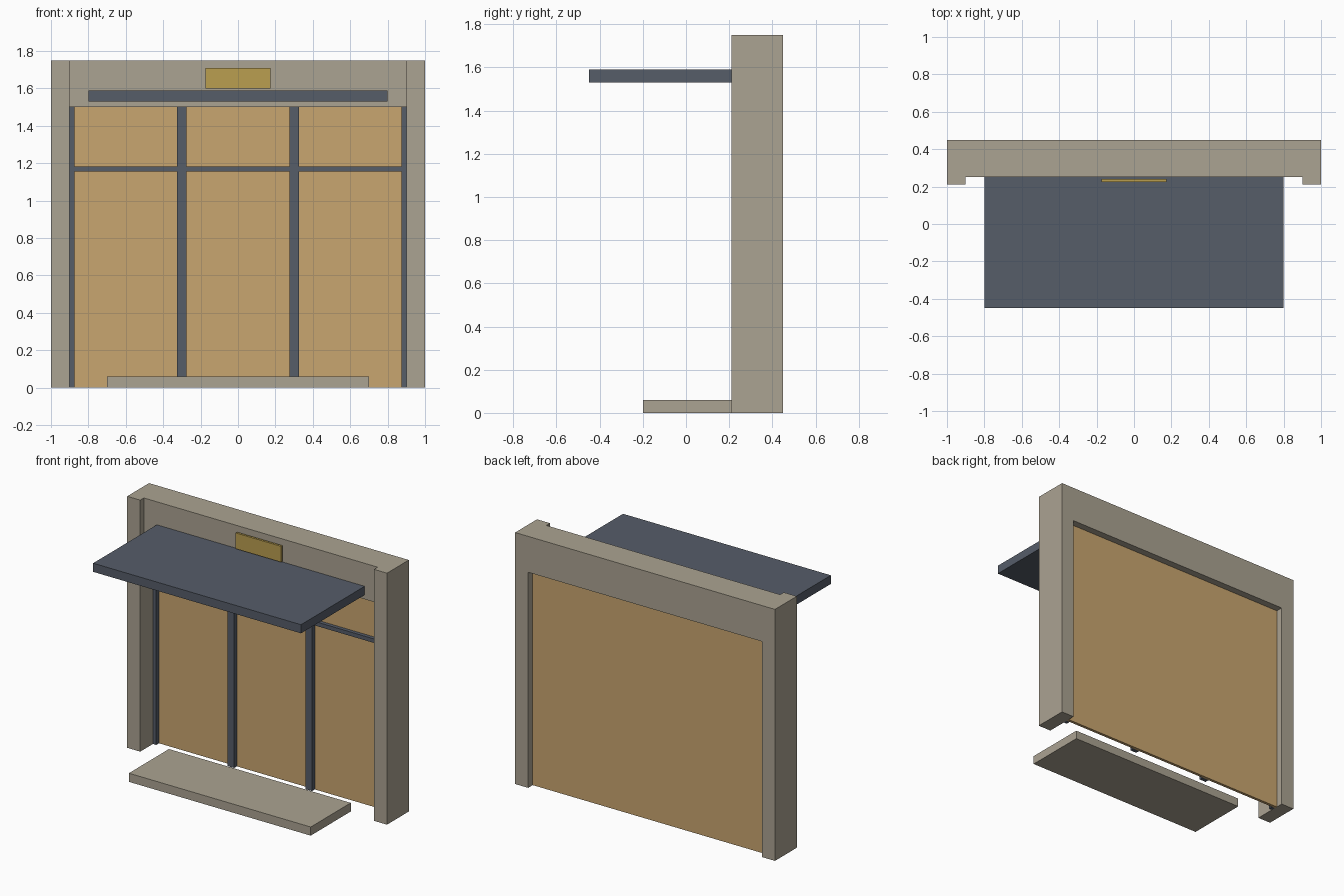
import bpy

if "Cube" in bpy.data.objects:
    bpy.data.objects.remove(bpy.data.objects["Cube"])


def material(name, rgb):
    m = bpy.data.materials.new(name)
    m.diffuse_color = (*rgb, 1.0)
    m.use_nodes = True
    m.node_tree.nodes["Principled BSDF"].inputs["Base Color"].default_value = m.diffuse_color
    return m


STONE = material("warm_stone", (0.407, 0.366, 0.287))
METAL = material("slate_metal", (0.093, 0.109, 0.141))
GLASS = material("amber_glass", (0.584, 0.381, 0.162))
BRASS = material("brass", (0.491, 0.342, 0.080))


def box(name, x, y, z, mat):
    """Axis-aligned box from (min, max) ranges."""
    bpy.ops.mesh.primitive_cube_add(size=1)
    ob = bpy.context.object
    ob.name = name
    for v in ob.data.vertices:
        v.co = [r[0] if c < 0 else r[1] for c, r in zip(v.co, (x, y, z))]
    ob.data.materials.append(mat)
    return ob


# Stone surround: two pillars and the lintel between them
for side, x in (("left", (-1.0, -0.9)), ("right", (0.9, 1.0))):
    box(side + "_pillar", x, (0.21, 0.45), (0, 1.75), STONE)
box("lintel", (-0.9, 0.9), (0.25, 0.45), (1.5, 1.75), STONE)

# Glazed wall panel
box("glass_panel", (-0.9, 0.9), (0.38, 0.40), (0, 1.5), GLASS)

# Vertical mullions, the outer ones half hidden by the pillars
for i, cx in enumerate((-0.9, -0.3, 0.3, 0.9)):
    x = (max(cx - 0.025, -0.9), min(cx + 0.025, 0.9))
    box(f"mullion_{i + 1}", x, (0.35, 0.38), (0, 1.5), METAL)

# Transom bars between the mullions
for i, cx in enumerate((-0.6, 0.0, 0.6)):
    box(f"transom_{i + 1}", (cx - 0.275, cx + 0.275), (0.355, 0.38), (1.155, 1.183), METAL)

# Canopy, sign plate and entrance step
box("canopy", (-0.8, 0.8), (-0.45, 0.25), (1.53, 1.59), METAL)
box("sign_plate", (-0.175, 0.175), (0.225, 0.24), (1.60, 1.71), BRASS)
box("entrance_step", (-0.7, 0.7), (-0.2, 0.24), (0, 0.06), STONE)
